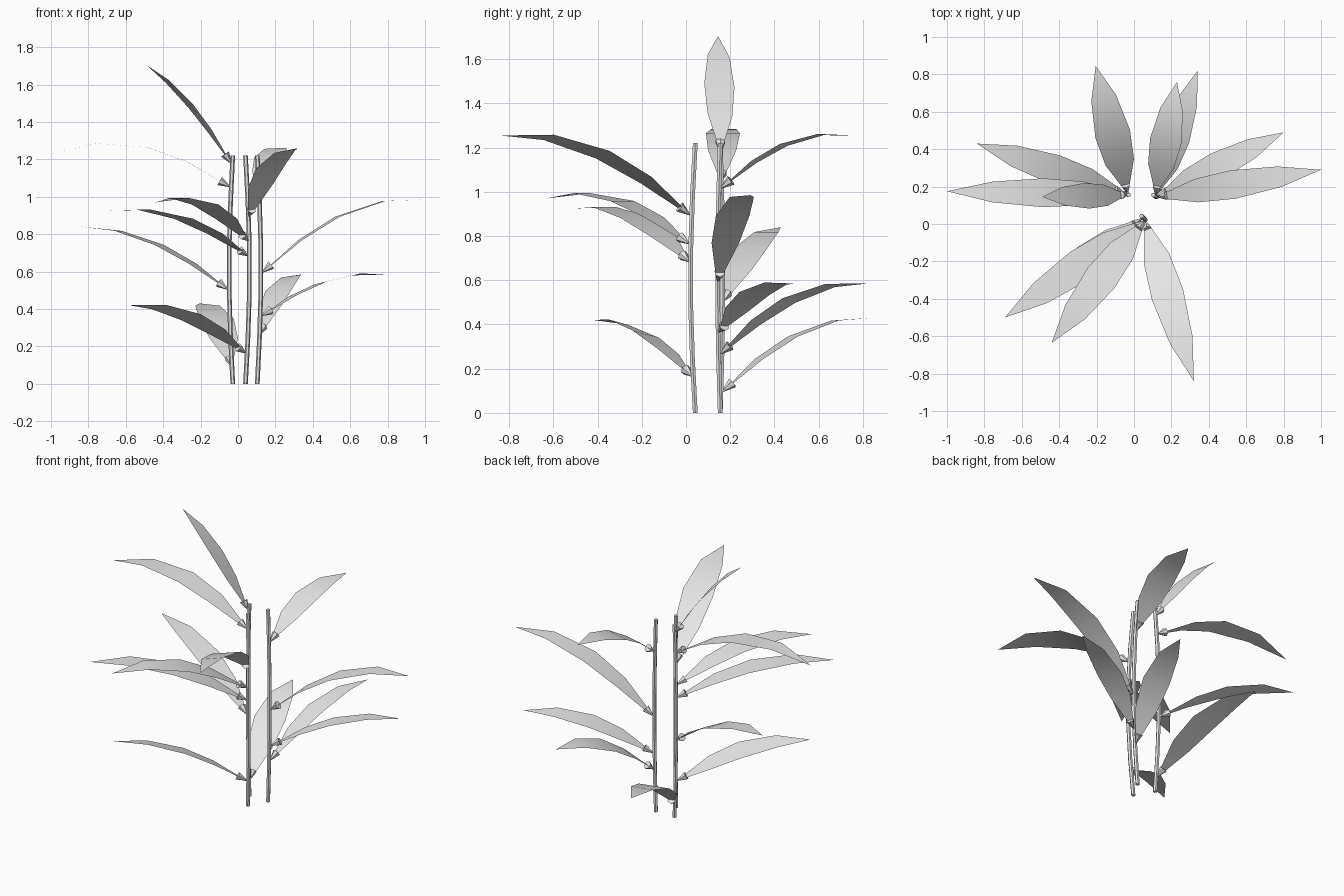
import bpy, bmesh, math
from mathutils import Matrix, Vector

if "Cube" in bpy.data.objects:
    bpy.data.objects.remove(bpy.data.objects["Cube"], do_unlink=True)

grey = bpy.data.materials.new("pale_grey")
grey.use_nodes = True
grey.diffuse_color = (0.8, 0.8, 0.8, 1)
grey.node_tree.nodes["Principled BSDF"].inputs["Base Color"].default_value = (0.8, 0.8, 0.8, 1)

HEIGHT = 1.22
UP = Vector((0, 0, 1))


def finish(bm, name, smooth=True):
    mesh = bpy.data.meshes.new(name)
    bm.to_mesh(mesh)
    bm.free()
    mesh.materials.append(grey)
    obj = bpy.data.objects.new(name, mesh)
    bpy.context.collection.objects.link(obj)
    for poly in mesh.polygons:
        poly.use_smooth = smooth
    return obj


def stem_point(stem, z):
    x, y, bow_x, bow_y = stem
    bow = math.sin(math.pi * z / HEIGHT)
    return Vector((x + bow_x * bow, y + bow_y * bow, z))


# Bowed six-sided stem with closed ends
def make_stem(name, stem, radius=0.0125, sides=6, steps=5):
    bm = bmesh.new()
    rings = []
    for i in range(steps + 1):
        centre = stem_point(stem, HEIGHT * i / steps)
        angles = [math.tau * k / sides for k in range(sides)]
        rings.append([bm.verts.new(centre + radius * Vector((math.cos(a), math.sin(a), 0)))
                      for a in angles])
    for low, high in zip(rings, rings[1:]):
        for k in range(sides):
            n = (k + 1) % sides
            bm.faces.new((low[k], low[n], high[n], high[k]))
    bm.faces.new(rings[0][::-1])
    bm.faces.new(rings[-1])
    obj = finish(bm, name)
    bpy.context.view_layer.objects.active = obj
    obj.select_set(True)
    bpy.ops.object.shade_smooth_by_angle(angle=math.radians(35))
    obj.select_set(False)


# Small bud whose point touches the stem and whose wide end holds the leaf
def make_bud(name, start, end):
    bm = bmesh.new()
    axis = end - start
    bmesh.ops.create_cone(bm, cap_ends=True, segments=6, radius1=0.003, radius2=0.025,
                          depth=axis.length)
    bm.transform(axis.to_track_quat("Z", "Y").to_matrix().to_4x4())
    bmesh.ops.translate(bm, verts=bm.verts, vec=(start + end) / 2)
    finish(bm, name, False)


# Arched leaf blade: (position along the leaf, share of full half width)
BLADE = [(0, 0.25), (0.19, 0.82), (0.43, 1), (0.73, 0.72), (1, 0)]


def make_leaf(name, base, tip, arch, half_width, roll):
    bm = bmesh.new()
    span = tip - base
    side = Matrix.Rotation(-roll, 3, span) @ span.cross(UP).normalized()
    rows = []
    for t, share in BLADE:
        rib = base + span * t + UP * arch * 4 * t * (1 - t)
        reach = side * half_width * share
        points = (rib - reach, rib + reach) if share else (rib,)
        rows.append([bm.verts.new(p) for p in points])
    for a, b in zip(rows, rows[1:]):
        bm.faces.new([a[1], *b[::-1], a[0]])
    finish(bm, name)


# Stems: foot x, foot y, sideways bow x, bow y
STEMS = {
    "right": (-0.028, 0.155, -0.02, 0.012),
    "front": (0.04, 0.042, 0.022, -0.022),
    "left": (0.103, 0.155, 0.02, -0.012),
}

# Leaves: node height, tip position, arch height, half width, roll (positive lifts
# the edge on the right-hand side when looking outward)
LEAVES = {
    "front": [
        (0.16, (-0.58, -0.42, 0.42), 0.065, 0.08, -0.22),
        (0.68, (-0.69, -0.50, 0.925), 0.08, 0.09, 0),
        (0.76, (-0.44, -0.635, 0.97), 0.09, 0.09, 0),
        (0.89, (0.32, -0.84, 1.255), 0.10, 0.09, -0.2),
    ],
    "right": [
        (0.09, (-0.205, 0.845, 0.43), 0.085, 0.095, 0),
        (0.50, (-0.84, 0.43, 0.84), 0.075, 0.08, 0),
        (1.05, (-1.0, 0.175, 1.23), 0.12, 0.077, 0),
        (1.17, (-0.49, 0.145, 1.705), 0.05, 0.07, -0.2),
    ],
    "left": [
        (0.26, (0.34, 0.82, 0.585), 0.085, 0.08, 0.14),
        (0.36, (0.80, 0.49, 0.585), 0.065, 0.075, 0.1),
        (0.59, (1.0, 0.29, 0.985), 0.11, 0.077, 0),
        (1.01, (0.23, 0.76, 1.255), 0.075, 0.085, 0.05),
    ],
}

for place, stem in STEMS.items():
    make_stem(place + "_stem", stem)
    for i, (node, tip, arch, half_width, roll) in enumerate(LEAVES[place], 1):
        root, tip = stem_point(stem, node), Vector(tip)
        heading = (tip - root + UP * arch * 3).normalized()
        base = root + heading * 0.07
        make_bud(f"{place}_bud_{i}", root + heading * 0.01, base)
        make_leaf(f"{place}_leaf_{i}", base, tip, arch, half_width, roll)
